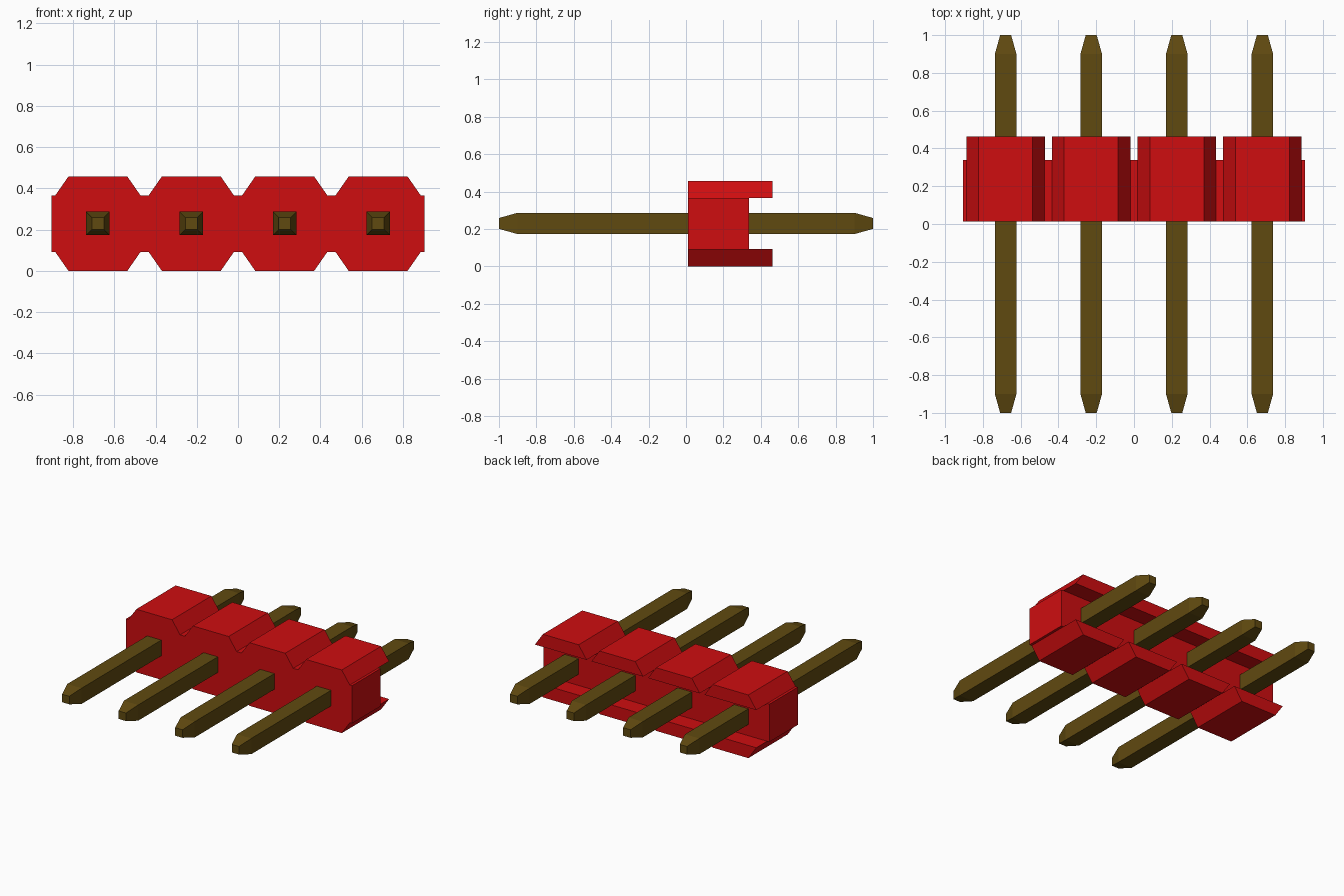
import bpy
import bmesh
from mathutils import Vector

if "Cube" in bpy.data.objects:
    bpy.data.objects.remove(bpy.data.objects["Cube"], do_unlink=True)

PITCH = 0.453
CENTRES = [(i - 1.5) * PITCH for i in range(4)]
HALF_LENGTH = 0.905
Z_LOW, Z_HIGH, Z_TOP = 0.092, 0.365, 0.457
Y_FRONT, Y_CORE, Y_LIP = 0.012, 0.338, 0.462


def material(name, rgb):
    mat = bpy.data.materials.new(name)
    mat.use_nodes = True
    mat.diffuse_color = (*rgb, 1)
    bsdf = mat.node_tree.nodes["Principled BSDF"]
    bsdf.inputs["Base Color"].default_value = (*rgb, 1)
    bsdf.inputs["Roughness"].default_value = 0.6
    return mat


def finish(bm, name, mat):
    bmesh.ops.recalc_face_normals(bm, faces=bm.faces[:])
    mesh = bpy.data.meshes.new(name)
    bm.to_mesh(mesh)
    bm.free()
    mesh.materials.append(mat)
    obj = bpy.data.objects.new(name, mesh)
    bpy.context.collection.objects.link(obj)
    return obj


def extrude(bm, faces, depth):
    """Extrude faces along +y and return the new end faces."""
    new = bmesh.ops.extrude_face_region(bm, geom=faces)["geom"]
    verts = [g for g in new if isinstance(g, bmesh.types.BMVert)]
    bmesh.ops.translate(bm, verts=verts, vec=Vector((0, depth, 0)))
    return [g for g in new if isinstance(g, bmesh.types.BMFace)]


red = material("red plastic", (0.62, 0.004, 0.005))
brass = material("dark brass", (0.118, 0.068, 0.005))

# Housing outline: a central band with a trapezoid above and below each pin
bm = bmesh.new()


def row(z):
    xs = [-HALF_LENGTH] + [c + s * 0.207 for c in CENTRES for s in (-1, 1)] + [HALF_LENGTH]
    return [bm.verts.new((x, Y_FRONT, z)) for x in xs]


low, high = row(Z_LOW), row(Z_HIGH)
bm.faces.new(low + high[::-1])
for i, c in enumerate(CENTRES):
    for edge, z in ((low, 0), (high, Z_TOP)):
        a, b = edge[1 + 2 * i], edge[2 + 2 * i]
        d, e = (bm.verts.new((c + s * 0.143, Y_FRONT, z)) for s in (-1, 1))
        bm.faces.new((a, b, e, d) if z == 0 else (a, d, e, b))
bmesh.ops.recalc_face_normals(bm, faces=bm.faces[:])

# Extrude everything to the core depth, then only the trapezoids into lips
ends = extrude(bm, bm.faces[:], Y_CORE - Y_FRONT)
extrude(bm, [f for f in ends if len(f.verts) == 4], Y_LIP - Y_CORE)
bmesh.ops.dissolve_limit(bm, angle_limit=0.01, verts=bm.verts[:], edges=bm.edges[:])
finish(bm, "housing", red)

# Square pins with tapered tips at both ends
for i, c in enumerate(CENTRES):
    bm = bmesh.new()
    rings = []
    for y, h in ((-1, 0.029), (-0.9, 0.057), (0.9, 0.057), (1, 0.029)):
        rings.append([bm.verts.new((c + sx * h, y, 0.23 + sz * h))
                      for sx, sz in ((-1, -1), (1, -1), (1, 1), (-1, 1))])
    for r, s in zip(rings, rings[1:]):
        for k in range(4):
            n = (k + 1) % 4
            bm.faces.new((r[k], r[n], s[n], s[k]))
    bm.faces.new(rings[0])
    bm.faces.new(rings[-1])
    finish(bm, f"pin_{i + 1}", brass)
